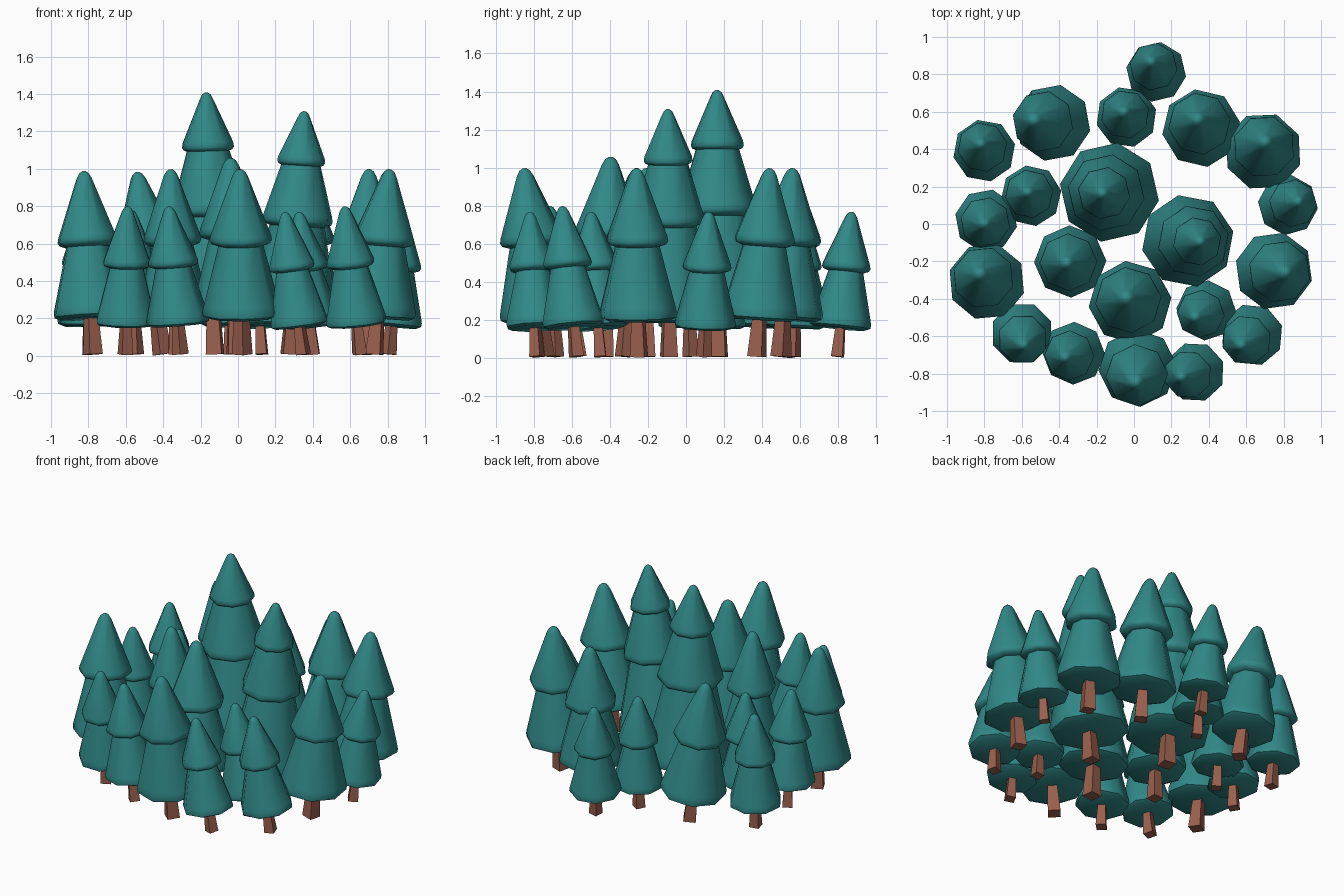
import bpy, bmesh, math
from mathutils import Vector, Matrix

if "Cube" in bpy.data.objects:
    bpy.data.objects.remove(bpy.data.objects["Cube"])


def material(name, rgb):
    m = bpy.data.materials.new(name)
    m.diffuse_color = (*rgb, 1)
    m.use_nodes = True
    m.node_tree.nodes["Principled BSDF"].inputs["Base Color"].default_value = m.diffuse_color
    return m


NEEDLES = material("needles", (0.03, 0.25, 0.245))
BARK = material("bark", (0.32, 0.115, 0.075))

# Tier profiles (radius, height) of a tree of unit height: two and three tiers
TWO_TIERS = [
    [(0.175, 0.195), (0.207, 0.21), (0.21, 0.235), (0.203, 0.265), (0.112, 0.62)],
    [(0.125, 0.585), (0.158, 0.597), (0.168, 0.615), (0.163, 0.64),
     (0.042, 0.96), (0.027, 0.985), (0.01, 0.997)],
]
THREE_TIERS = [
    [(0.165, 0.145), (0.187, 0.157), (0.19, 0.175), (0.185, 0.2), (0.11, 0.55)],
    [(0.115, 0.525), (0.14, 0.535), (0.147, 0.548), (0.143, 0.57), (0.078, 0.79)],
    [(0.075, 0.772), (0.094, 0.78), (0.1, 0.79), (0.097, 0.808),
     (0.026, 0.972), (0.017, 0.99), (0.006, 0.998)],
]


def lathe(bm, profile, sides, turn):
    """Revolve a profile and cap both ends."""
    rings = []
    for r, z in profile:
        rings.append([bm.verts.new((r * math.cos(turn + 2 * math.pi * i / sides),
                                    r * math.sin(turn + 2 * math.pi * i / sides), z))
                      for i in range(sides)])
    for a, b in zip(rings, rings[1:]):
        for i in range(sides):
            j = (i + 1) % sides
            bm.faces.new((a[i], a[j], b[j], b[i]))
    bm.faces.new(rings[0][::-1])
    bm.faces.new(rings[-1])


def part(name, profiles, sides, turn, matrix, mat, smooth):
    bm = bmesh.new()
    for p in profiles:
        lathe(bm, p, sides, turn)
    me = bpy.data.meshes.new(name)
    bm.to_mesh(me)
    bm.free()
    me.transform(matrix)
    me.materials.append(mat)
    ob = bpy.data.objects.new(name, me)
    bpy.context.collection.objects.link(ob)
    if smooth:
        bpy.ops.object.select_all(action='DESELECT')
        ob.select_set(True)
        bpy.context.view_layer.objects.active = ob
        bpy.ops.object.shade_smooth_by_angle(angle=math.radians(46))


def tree(i, tiers, bx, by, ax, ay, h, width=1.0):
    """Leaning tree: skirt centre (bx, by), tip (ax, ay), height h."""
    t = tiers[0][0][1]
    tip = Vector((ax, ay, h))
    base = Vector((bx, by, h * t))
    foot = base - (tip - base) * (t / (1 - t))
    foot.z = 0.008
    axis = tip - foot
    rot = Vector((0, 0, 1)).rotation_difference(axis).to_matrix().to_4x4()
    size = Matrix.Diagonal((h * width, h * width, axis.length, 1))
    m = Matrix.Translation(foot) @ rot @ size
    turn = 0.25 + i * 0.37
    part(f"canopy_{i:02d}", tiers, 8, turn, m, NEEDLES, True)
    r = 0.056 if tiers is TWO_TIERS else 0.043
    part(f"trunk_{i:02d}", [[(r, 0), (r * 0.7, t + 0.05)]], 4, turn, m, BARK, False)


# Three-tier trees in the middle
LARGE = [(-0.13, 0.17, -0.17, 0.163, 1.41), (0.285, -0.09, 0.355, -0.095, 1.31)]
# Medium two-tier trees
MEDIUM = [
    (-0.43, 0.54, -0.54, 0.555, 0.985), (0.36, 0.51, 0.34, 0.56, 1.0),
    (0.745, -0.25, 0.81, -0.26, 1.0), (-0.02, -0.42, -0.04, -0.395, 1.06),
    (-0.785, -0.31, -0.825, -0.265, 0.99), (0.02, -0.765, 0.01, -0.85, 1.0),
    (0.69, 0.385, 0.70, 0.44, 1.0), (-0.34, -0.2, -0.36, -0.21, 1.0, 0.92),
]
# Small two-tier trees
SMALL = [
    (-0.6, -0.58, -0.59, -0.65, 0.8), (-0.32, -0.69, -0.37, -0.715, 0.8),
    (0.33, -0.79, 0.25, -0.82, 0.77), (0.39, -0.46, 0.325, -0.5, 0.77),
    (0.635, -0.59, 0.57, -0.65, 0.8), (0.82, 0.1, 0.88, 0.12, 0.77),
    (-0.04, 0.57, -0.055, 0.6, 0.78), (0.12, 0.81, 0.09, 0.87, 0.77),
    (-0.8, 0.39, -0.82, 0.43, 0.8), (-0.79, 0.02, -0.8, 0.0, 0.8),
    (-0.55, 0.15, -0.57, 0.17, 0.78),
]

n = 0
for tiers, group in ((THREE_TIERS, LARGE), (TWO_TIERS, MEDIUM), (TWO_TIERS, SMALL)):
    for spec in group:
        n += 1
        tree(n, tiers, *spec)
